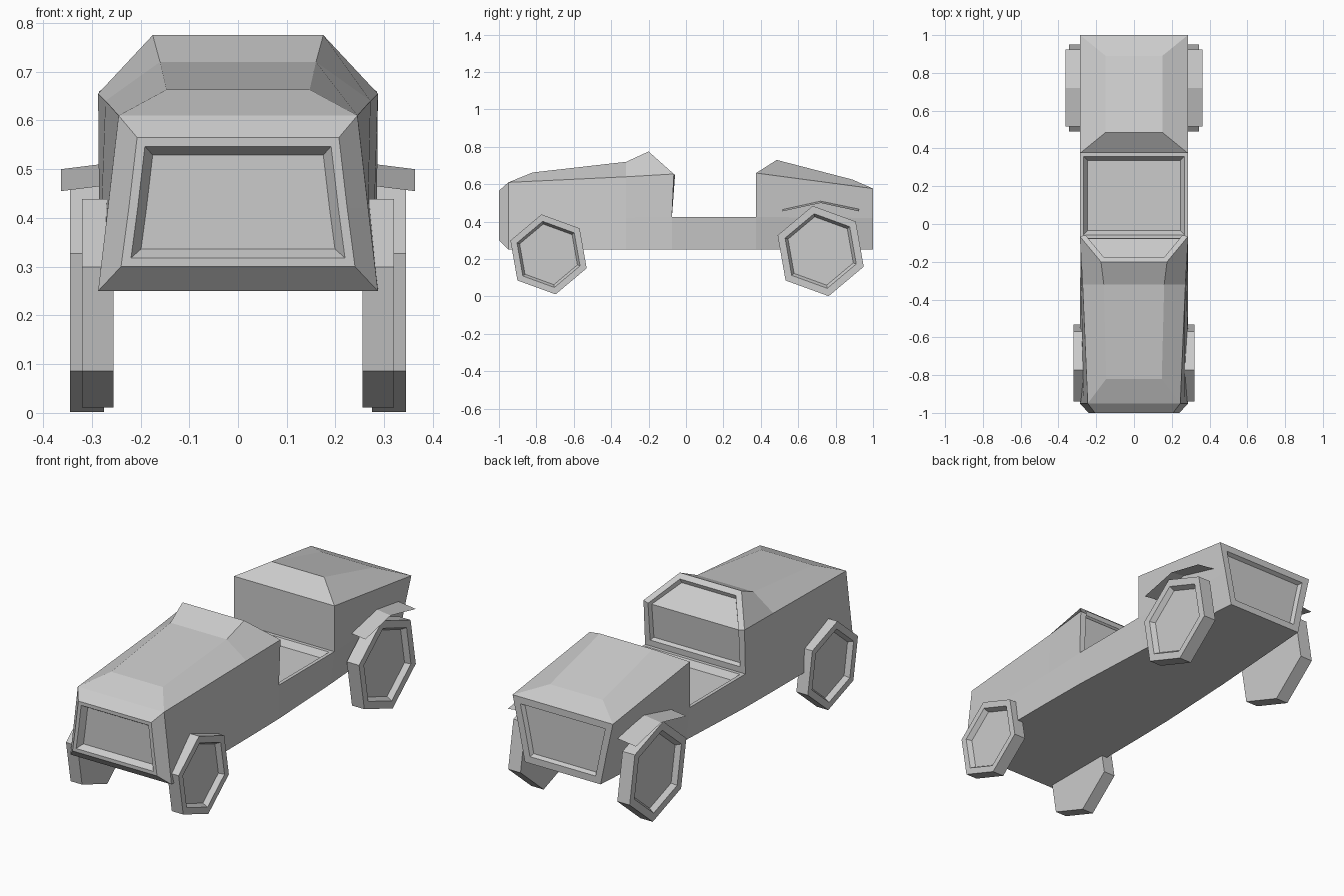
import bpy, bmesh, math
from mathutils import Vector

if "Cube" in bpy.data.objects:
    bpy.data.objects.remove(bpy.data.objects["Cube"])


def finish(bm, name, mirror=False):
    mesh = bpy.data.meshes.new(name)
    bm.to_mesh(mesh)
    bm.free()
    obj = bpy.data.objects.new(name, mesh)
    bpy.context.collection.objects.link(obj)
    if mirror:
        obj.modifiers.new("mirror", 'MIRROR').use_axis = (True, False, False)
    return obj


def recess(bm, faces, rim, wall, depth):
    """Flat rim followed by a sunken panel."""
    bm.normal_update()
    for thick, d in ((rim, 0), (wall, -depth)):
        bmesh.ops.inset_region(bm, faces=faces, thickness=thick, depth=d,
                               use_even_offset=True, use_boundary=True)
        bm.normal_update()


# Body: half sections (bottom, sill, shoulder, roof), front to back
nose_b, nose_s, nose_t = (.24, -1, .30), (.224, -1, .42), (.207, -1, .565)
grille_b, grille_s, grille_t = (.287, -.95, .25), (.267, -.95, .42), (.245, -.95, .61)
dash_b, dash_s, dash_t = (.282, -.075, .25), (.285, -.075, .425), (.287, -.065, .655)
boot_b, boot_s, boot_t = (.26, .375, .25), (.285, .375, .425), (.285, .375, .66)
tail_b, tail_s, tail_t = (.215, 1, .25), (.25, 1, .42), (.285, 1, .577)
sections = [
    (nose_b, nose_s, nose_t, nose_t),
    (grille_b, grille_s, grille_t, grille_t),
    (grille_b, grille_s, grille_t, (.147, -.82, .663)),
    ((.285, -.32, .25), (.28, -.32, .42), (.272, -.32, .64), (.16, -.32, .72)),
    (dash_b, dash_s, dash_t, (.175, -.2, .775)),
    (dash_b, dash_s, dash_t, dash_t),
    (dash_b, dash_s, dash_s, dash_s),
    (boot_b, boot_s, boot_s, boot_s),
    (boot_b, boot_s, boot_t, boot_t),
    (boot_b, boot_s, boot_t, (.15, .485, .73)),
    (tail_b, tail_s, tail_t, (.15, .89, .625)),
    (tail_b, tail_s, tail_t, tail_t),
]
bm = bmesh.new()
verts = {}


def vert(co):
    if co not in verts:
        verts[co] = bm.verts.new(co)
    return verts[co]


def face(points):
    unique = list(dict.fromkeys(points))
    return bm.faces.new([vert(p) for p in unique]) if len(unique) > 2 else None


rings = [list(s) + [(-x, y, z) for x, y, z in reversed(s)] for s in sections]
roof = []
for a, b in zip(rings, rings[1:]):
    for i in range(8):
        j = (i + 1) % 8
        f = face([a[i], a[j], b[j], b[i]])
        if i == 3:
            roof.append(f)
grille, tail = face(rings[0]), face(rings[-1])
bmesh.ops.recalc_face_normals(bm, faces=bm.faces[:])
recess(bm, [grille], .018, .018, .03)
recess(bm, [tail], .035, .01, .02)
recess(bm, [roof[4], roof[5]], .03, .008, .02)   # windscreen and dashboard
recess(bm, [roof[6]], .018, .022, .03)           # cockpit floor
finish(bm, "body")


# Hexagonal wheels with sunken hubs
def wheel(name, y, z, radius, x0, x1):
    bm = bmesh.new()
    ring = []
    for k in range(6):
        a = math.radians(100 + 60 * k)
        ring.append(bm.verts.new((x0, y + radius * math.cos(a), z + radius * math.sin(a))))
    base = bm.faces.new(ring)
    ext = bmesh.ops.extrude_face_region(bm, geom=[base], use_keep_orig=True)["geom"]
    moved = [g for g in ext if isinstance(g, bmesh.types.BMVert)]
    bmesh.ops.translate(bm, verts=moved, vec=Vector((x1 - x0, 0, 0)))
    bmesh.ops.recalc_face_normals(bm, faces=bm.faces[:])
    hub = max(bm.faces, key=lambda f: f.calc_center_median().x)
    recess(bm, [hub], radius * .15, radius * .06, .025)
    finish(bm, name, mirror=True)


wheel("front_wheels", -.735, .225, .217, .255, .32)
wheel("rear_wheels", .72, .243, .245, .275, .345)

# Rear mudguards: thin bent sheets
bm = bmesh.new()
rows = [[bm.verts.new((x, y, z + dz)) for y, z in ((.515, .455), (.72, .5), (.925, .455))]
        for x, dz in ((.25, .014), (.363, 0))]
for i in range(2):
    bm.faces.new((rows[0][i], rows[1][i], rows[1][i + 1], rows[0][i + 1]))
finish(bm, "rear_mudguards", mirror=True)
